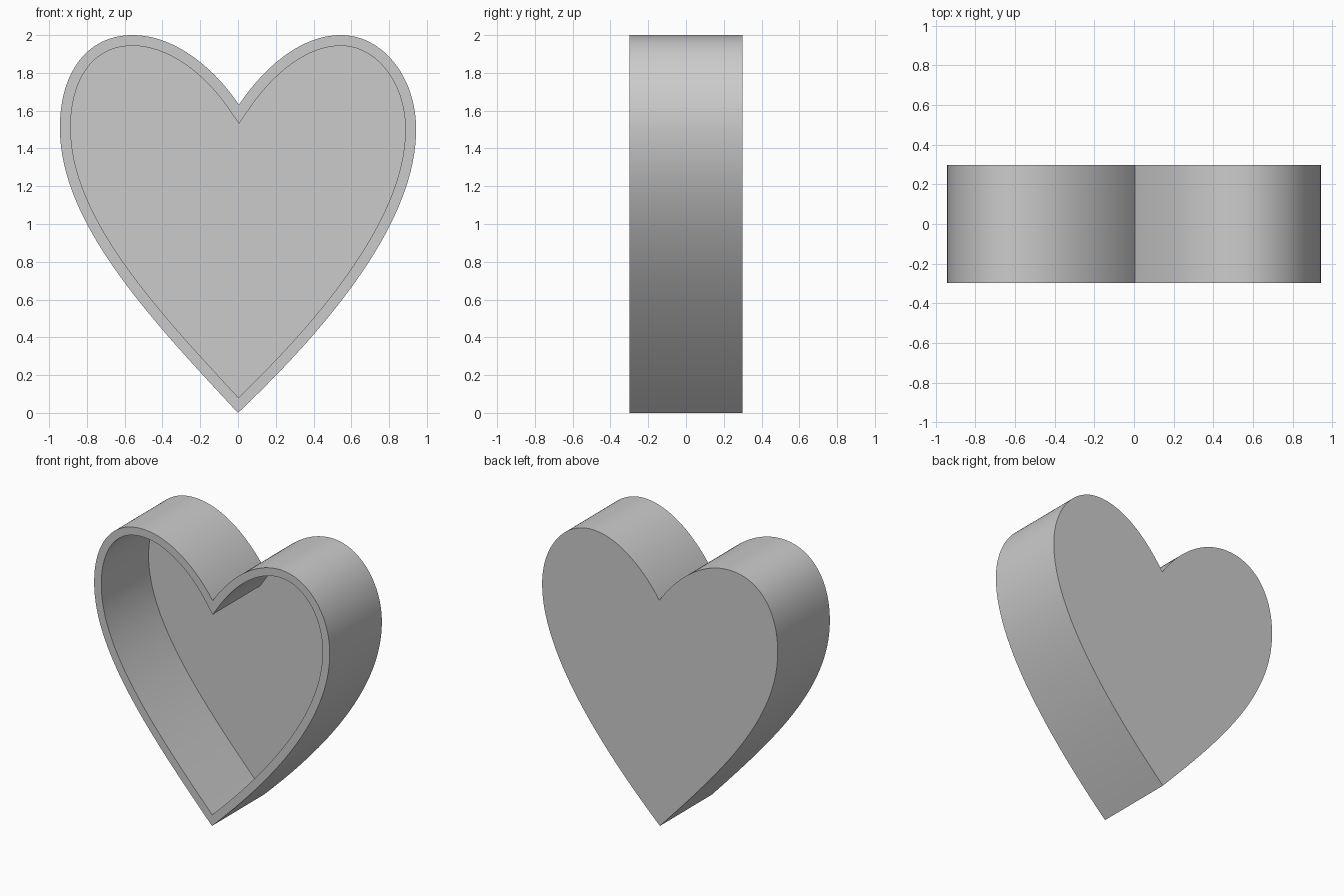
import bpy, bmesh, math
from mathutils import Vector
from mathutils.geometry import interpolate_bezier

cube = bpy.data.objects.get("Cube")
if cube:
    bpy.data.objects.remove(cube, do_unlink=True)

HALF_DEPTH = 0.298
WALL = 0.057
FLOOR = 0.055
STEPS = 32

grey = bpy.data.materials.new("plain grey")
grey.use_nodes = True
grey.diffuse_color = (0.6, 0.6, 0.6, 1)
grey.node_tree.nodes["Principled BSDF"].inputs["Base Color"].default_value = (0.6, 0.6, 0.6, 1)

# Outline (x, z): up the left lobe (+x) to the cleft, then down the fuller right lobe
tip, cleft = (0, 0), (0.005, 1.631)
segments = [
    [tip, (0.5, 0.475), (0.943, 1.02), (0.943, 1.5)],
    [(0.943, 1.5), (0.943, 1.78), (0.765, 2.0), (0.545, 2.0)],
    [(0.545, 2.0), (0.33, 2.0), (0.135, 1.825), cleft],
    [cleft, (-0.125, 1.825), (-0.335, 2.0), (-0.558, 2.0)],
    [(-0.558, 2.0), (-0.8, 2.0), (-0.943, 1.8), (-0.943, 1.51)],
    [(-0.943, 1.51), (-0.943, 1.01), (-0.48, 0.515), tip],
]
outer = []
for seg in segments:
    a, b, c, d = (Vector((x, z, 0)) for x, z in seg)
    outer += interpolate_bezier(a, b, c, d, STEPS + 1)[:-1]


def inset(points, dist):
    """Offset the closed outline inward with mitred corners."""
    result = []
    for i, p in enumerate(points):
        into = (p - points[i - 1]).normalized()
        out = (points[(i + 1) % len(points)] - p).normalized()
        mitre = Vector((-into.y - out.y, into.x + out.x, 0)) / (1 + into.dot(out))
        q = p + mitre * dist
        # Points that cross over beside the tip gather at its mitre
        if p.y < 1 and p.x * q.x < 0:
            q = result[0].copy()
        result.append(q)
    return result


inner = inset(outer, WALL)

bm = bmesh.new()


def ring(loop, y):
    return [bm.verts.new((p.x, y, p.y)) for p in loop]


# Back edge, front edge, inner rim edge and recessed floor edge
rings = [ring(outer, HALF_DEPTH), ring(outer, -HALF_DEPTH),
         ring(inner, -HALF_DEPTH), ring(inner, HALF_DEPTH - FLOOR)]
n = len(outer)
for r, s in zip(rings, rings[1:]):
    for i in range(n):
        j = (i + 1) % n
        bm.faces.new((r[i], r[j], s[j], s[i]))
bmesh.ops.remove_doubles(bm, verts=bm.verts[:], dist=0.00001)

# Close the back panel and the recessed floor
bmesh.ops.holes_fill(bm, edges=[e for e in bm.edges if e.is_boundary], sides=0)
bmesh.ops.recalc_face_normals(bm, faces=bm.faces[:])

mesh = bpy.data.meshes.new("heart_tray")
bm.to_mesh(mesh)
bm.free()
mesh.materials.append(grey)
tray = bpy.data.objects.new("heart_tray", mesh)
bpy.context.collection.objects.link(tray)

bpy.ops.object.select_all(action="DESELECT")
tray.select_set(True)
bpy.context.view_layer.objects.active = tray
bpy.ops.object.shade_smooth_by_angle(angle=math.radians(30))
